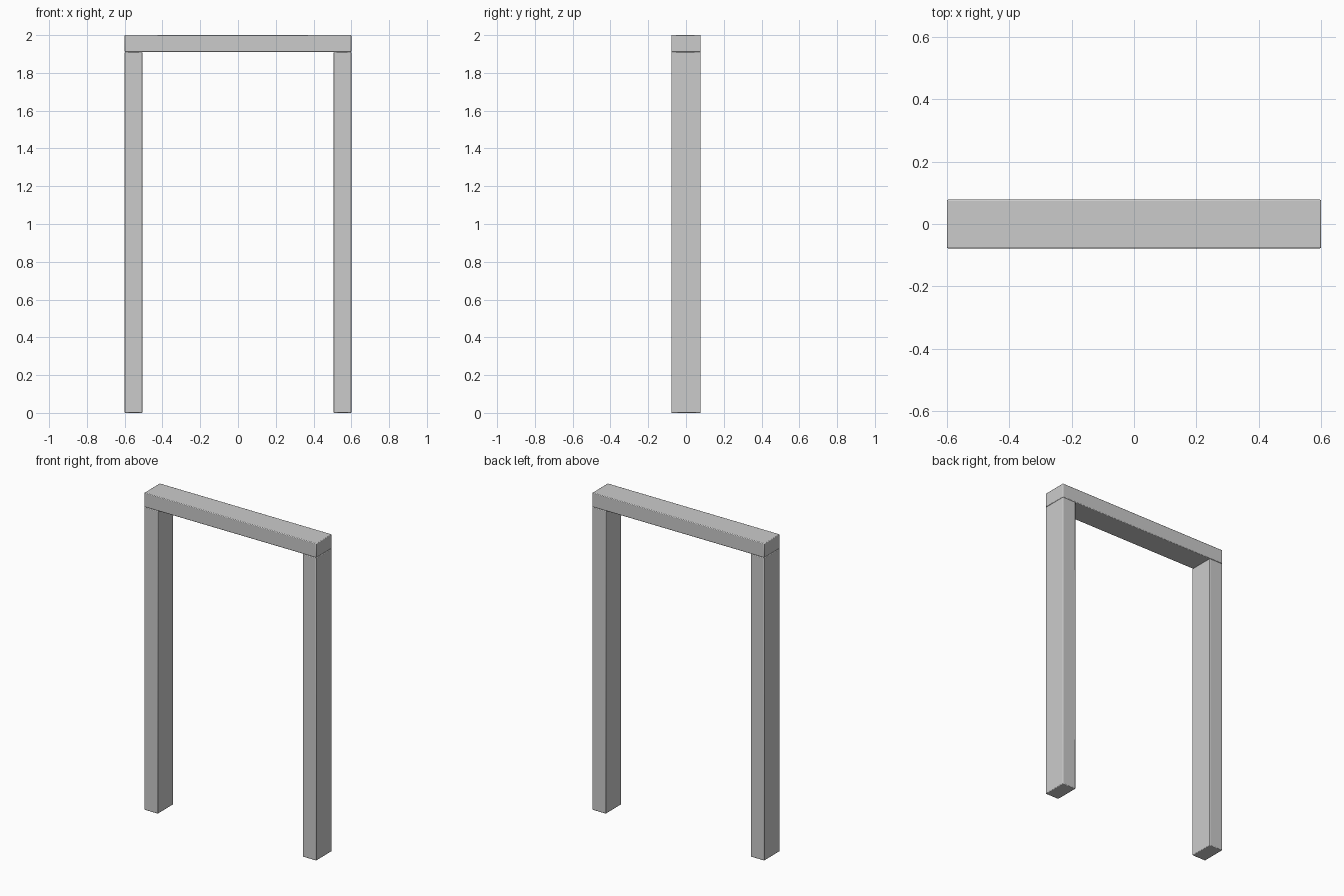
import bpy

if "Cube" in bpy.data.objects:
    bpy.data.objects.remove(bpy.data.objects["Cube"])


def timber(name, x0, x1, z0, z1, half_depth=0.078):
    """Square-cut timber with slightly eased edges."""
    bpy.ops.mesh.primitive_cube_add(size=1, location=((x0 + x1) / 2, 0, (z0 + z1) / 2))
    ob = bpy.context.object
    ob.name = name
    ob.scale = (x1 - x0, half_depth * 2, z1 - z0)
    bpy.ops.object.transform_apply(location=False, rotation=False, scale=True)
    bevel = ob.modifiers.new("eased_edges", 'BEVEL')
    bevel.width = 0.004
    bevel.segments = 2
    bpy.ops.object.shade_smooth_by_angle()
    return ob


# Side posts
timber("left_post", -0.6, -0.505, 0, 1.91)
timber("right_post", 0.505, 0.6, 0, 1.91)

# Top beam resting on the posts
timber("top_beam", -0.6, 0.6, 1.91, 2.0)
